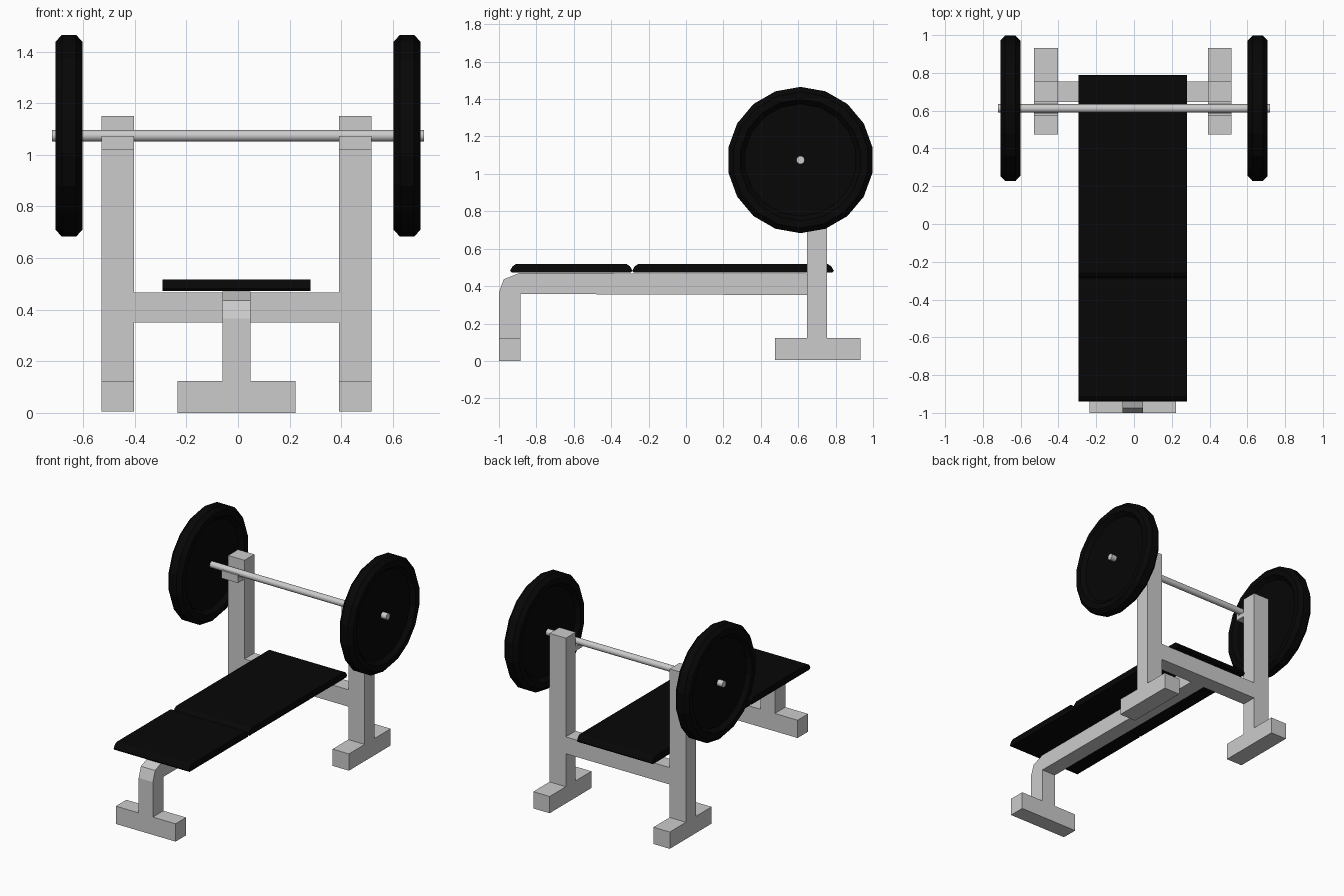
import bpy, bmesh, math

if "Cube" in bpy.data.objects:
    bpy.data.objects.remove(bpy.data.objects["Cube"])

CX = -0.006           # the frame sits slightly left of the barbell centre
BAR_Y, BAR_Z = 0.612, 1.074


def material(name, rgb):
    m = bpy.data.materials.new(name)
    m.diffuse_color = (*rgb, 1)
    m.use_nodes = True
    m.node_tree.nodes["Principled BSDF"].inputs["Base Color"].default_value = m.diffuse_color
    return m


black = material("black", (0.002, 0.002, 0.002))


def finish(name, bm, mat=None):
    bmesh.ops.recalc_face_normals(bm, faces=bm.faces)
    mesh = bpy.data.meshes.new(name)
    bm.to_mesh(mesh)
    bm.free()
    ob = bpy.data.objects.new(name, mesh)
    bpy.context.collection.objects.link(ob)
    if mat:
        mesh.materials.append(mat)
    return ob


def extrude_x(name, profile, x0, x1, mat=None):
    """Extrude a (y, z) outline from x0 to x1."""
    bm = bmesh.new()
    face = bm.faces.new([bm.verts.new((x0, y, z)) for y, z in profile])
    ext = bmesh.ops.extrude_face_region(bm, geom=[face])
    verts = [g for g in ext["geom"] if isinstance(g, bmesh.types.BMVert)]
    bmesh.ops.translate(bm, verts=verts, vec=(x1 - x0, 0, 0))
    # the starting face stays as the near cap
    if not face.is_valid:
        bm.faces.new([v for v in bm.verts if v not in verts])
    return finish(name, bm, mat)


def box(name, x0, x1, y0, y1, z0, z1):
    return extrude_x(name, [(y0, z0), (y1, z0), (y1, z1), (y0, z1)], x0, x1)


def lathe_x(name, profile, sides, mat=None):
    """Solid of stacked (x, radius) rings around the barbell axis."""
    bm = bmesh.new()
    rings = []
    for x, r in profile:
        rings.append([bm.verts.new((x, BAR_Y + r * math.sin(a), BAR_Z + r * math.cos(a)))
                      for a in (2 * math.pi * i / sides for i in range(sides))])
    for a, b in zip(rings, rings[1:]):
        for i in range(sides):
            j = (i + 1) % sides
            bm.faces.new((a[i], a[j], b[j], b[i]))
    bm.faces.new(rings[0])
    bm.faces.new(rings[-1])
    return finish(name, bm, mat)


# Half profile of a weight plate: thick rim around a thinner disc
half = [(0.025, 0.300), (0.053, 0.325), (0.053, 0.364), (0.027, 0.391)]
plate = [(-x, r) for x, r in half] + [(x, r) for x, r in reversed(half)]

# Uprights with feet, bar hooks and weight plates, one set per side
for side, s in (("left", -1), ("right", 1)):
    x0, x1 = sorted((CX + s * 0.3975, CX + s * 0.5225))
    box(f"{side}_upright", x0, x1, 0.647, 0.755, 0.122, 1.15)
    box(f"{side}_foot", x0, x1, 0.475, 0.932, 0.006, 0.122)
    extrude_x(f"{side}_bar_hook",
              [(0.647, 1.02), (0.575, 1.02), (0.575, 1.073),
               (0.588, 1.073), (0.588, 1.052), (0.647, 1.052)], x0, x1)
    lathe_x(f"{side}_weight_plate", [(s * 0.655 + x, r) for x, r in plate], 18, black)

# Crossbeam between the uprights
box("crossbeam", CX - 0.3975, CX + 0.3975, 0.647, 0.755, 0.35, 0.467)

# Spine bending down into the front leg
extrude_x("spine_and_front_leg",
          [(-1.0, 0.123), (-1.0, 0.365), (-0.975, 0.436), (-0.89, 0.47),
           (0.647, 0.466), (0.647, 0.352), (-0.885, 0.358), (-0.885, 0.123)],
          CX - 0.0545, CX + 0.0545)
box("front_foot", CX - 0.2285, CX + 0.2285, -1.0, -0.885, 0.0, 0.123)


# Two-piece padding with rounded ends
def pad(name, y0, y1):
    end = [(0.008, 0.472), (0.0, 0.482), (0.012, 0.505), (0.03, 0.517)]
    outline = [(y0 + d, z) for d, z in end] + [(y1 - d, z) for d, z in reversed(end)]
    extrude_x(name, outline, CX - 0.2875, CX + 0.2875, black)


pad("seat_pad", -0.94, -0.287)
pad("back_pad", -0.287, 0.79)

# Barbell bar
bar = lathe_x("barbell_bar", [(-0.721, 0.022), (0.721, 0.022)], 16)
bpy.context.view_layer.objects.active = bar
bar.select_set(True)
bpy.ops.object.shade_smooth_by_angle()
